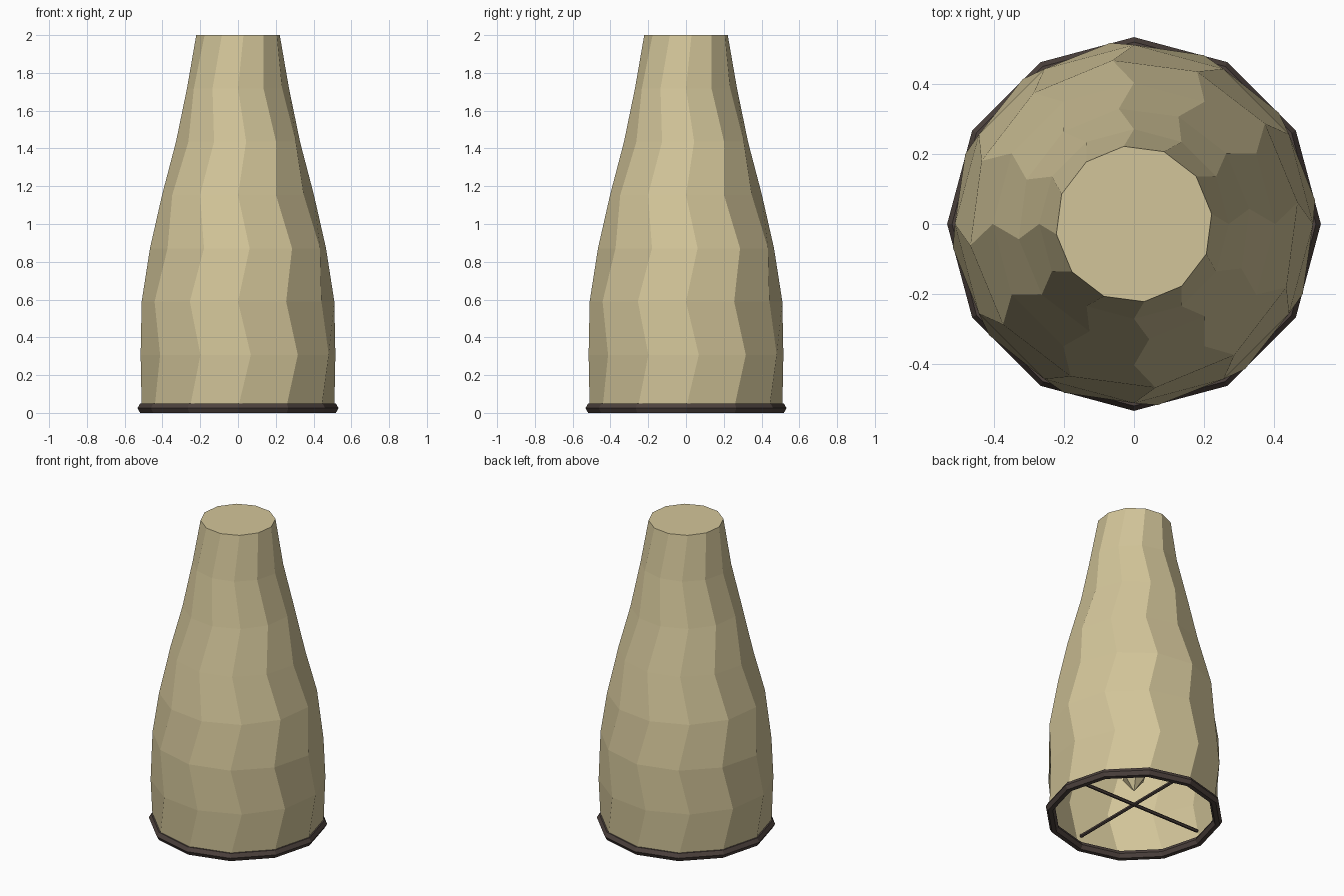
import bpy
import bmesh
from math import cos, sin, radians, pi

cube = bpy.data.objects.get("Cube")
if cube:
    bpy.data.objects.remove(cube, do_unlink=True)

SIDES = 12


def material(name, rgb):
    m = bpy.data.materials.new(name)
    m.use_nodes = True
    m.diffuse_color = (*rgb, 1)
    bsdf = next(n for n in m.node_tree.nodes if n.type == 'BSDF_PRINCIPLED')
    bsdf.inputs["Base Color"].default_value = (*rgb, 1)
    bsdf.inputs["Roughness"].default_value = 0.9
    return m


straw = material("pale straw", (0.65, 0.56, 0.32))
dark = material("dark brown", (0.075, 0.055, 0.048))


def finish(name, bm, mat):
    mesh = bpy.data.meshes.new(name)
    bm.to_mesh(mesh)
    bm.free()
    mesh.materials.append(mat)
    obj = bpy.data.objects.new(name, mesh)
    bpy.context.collection.objects.link(obj)
    return obj


def loop(bm, radius, z, sides=SIDES, twist=0.0):
    return [bm.verts.new((radius * cos(2 * pi * i / sides + twist),
                          radius * sin(2 * pi * i / sides + twist), z))
            for i in range(sides)]


def bridge(bm, low, high):
    n = len(low)
    for i in range(n):
        j = (i + 1) % n
        bm.faces.new((low[i], low[j], high[j], high[i]))


# Tapered shell: open below, capped above, every other level turned a quarter side
radii = [0.51, 0.52, 0.51, 0.47, 0.402, 0.331, 0.27, 0.223]
base = 0.025
step = (2 - base) / (len(radii) - 1)
bm = bmesh.new()
loops = [loop(bm, r, base + k * step, twist=radians(7.5) * (k % 2))
         for k, r in enumerate(radii)]
for low, high in zip(loops, loops[1:]):
    bridge(bm, low, high)
bm.faces.new(loops[-1])
finish("shell", bm, straw)

# Rim: six-sided hoop around the opening
bm = bmesh.new()
hoops = [loop(bm, 0.504 + 0.028 * cos(a * pi / 3), base + 0.029 * sin(a * pi / 3))
         for a in range(6)]
for k in range(6):
    bridge(bm, hoops[k], hoops[(k + 1) % 6])
bmesh.ops.recalc_face_normals(bm, faces=bm.faces)
finish("rim", bm, dark)

# Two crossed rods inside the opening
for name, turn in (("cross_rod_side", (0, pi / 2, 0)), ("cross_rod_front", (pi / 2, 0, 0))):
    bm = bmesh.new()
    bmesh.ops.create_cone(bm, cap_ends=True, segments=6,
                          radius1=0.011, radius2=0.011, depth=0.98)
    rod = finish(name, bm, dark)
    rod.rotation_euler = turn
    rod.location.z = 0.09

# Small faceted drop hanging on the axis
bm = bmesh.new()
belt = loop(bm, 0.072, 0.27, sides=6)
for tip_z in (0.18, 0.36):
    tip = bm.verts.new((0, 0, tip_z))
    for i in range(6):
        bm.faces.new((belt[i], belt[(i + 1) % 6], tip))
bmesh.ops.recalc_face_normals(bm, faces=bm.faces)
finish("inner_drop", bm, straw)
